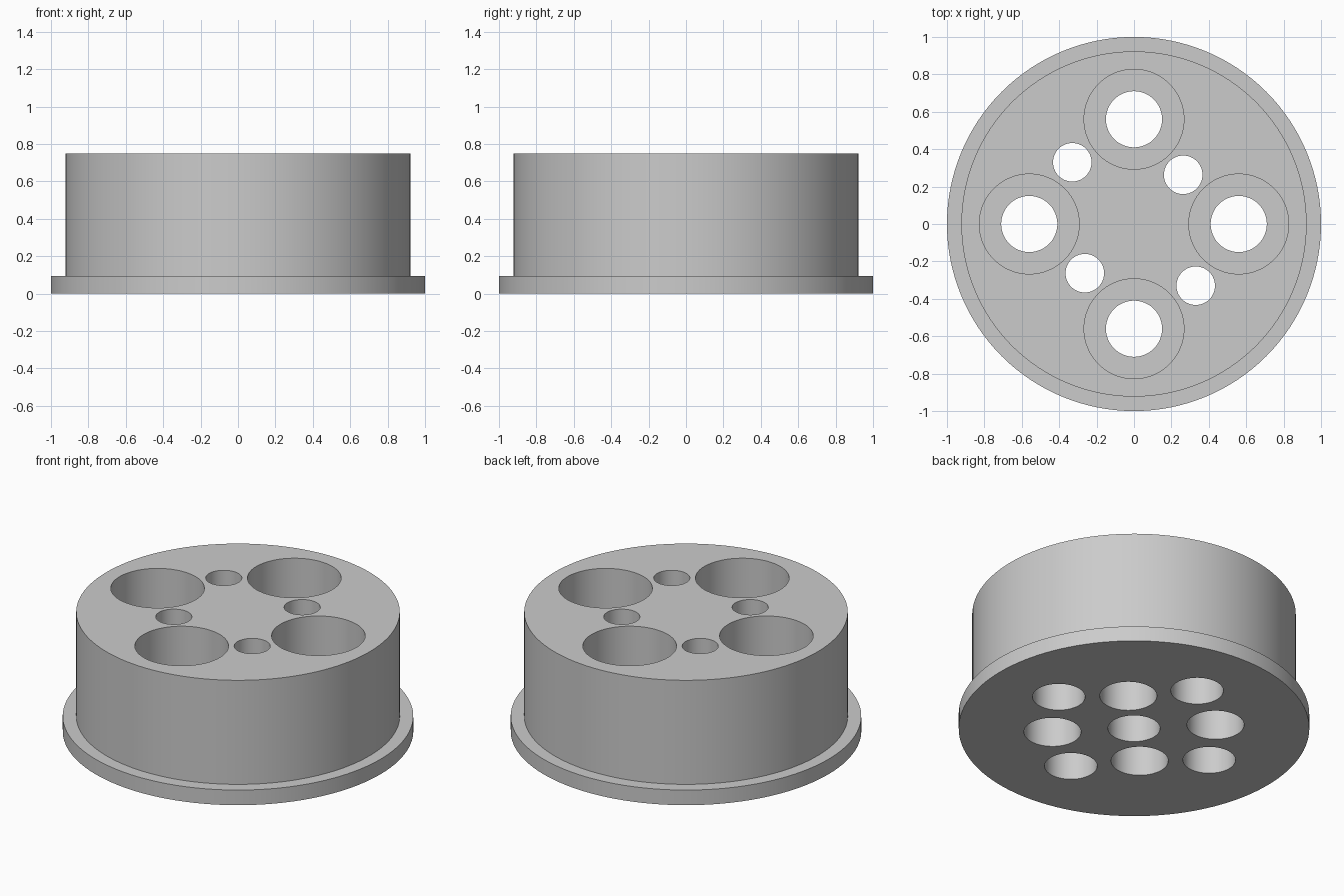
import bpy, bmesh, math

cube = bpy.data.objects.get("Cube")
if cube:
    bpy.data.objects.remove(cube, do_unlink=True)

grey = bpy.data.materials.new("plain grey")
grey.use_nodes = True
colour = (0.6, 0.6, 0.6, 1)
grey.diffuse_color = colour
grey.node_tree.nodes["Principled BSDF"].inputs["Base Color"].default_value = colour

HEIGHT = 0.75
OVER = 0.1  # how far cutters poke out of the body


def lathe(bm, profile, x=0, y=0, sides=96):
    """Closed solid of revolution from (radius, z) points, bottom to top."""
    rings = []
    for r, z in profile:
        angles = [math.tau * i / sides for i in range(sides)]
        rings.append([bm.verts.new((x + r * math.cos(a), y + r * math.sin(a), z))
                      for a in angles])
    for low, high in zip(rings, rings[1:]):
        for i in range(sides):
            j = (i + 1) % sides
            bm.faces.new((low[i], low[j], high[j], high[i]))
    bm.faces.new(rings[0][::-1])
    bm.faces.new(rings[-1])


def make_object(name, bm):
    mesh = bpy.data.meshes.new(name)
    bm.to_mesh(mesh)
    bm.free()
    mesh.materials.append(grey)
    obj = bpy.data.objects.new(name, mesh)
    bpy.context.collection.objects.link(obj)
    return obj


# Round body with a flange at its foot
bm = bmesh.new()
lathe(bm, [(1, 0), (1, 0.095), (0.923, 0.095), (0.923, HEIGHT)], sides=128)
body = make_object("flanged_body", bm)

# Four through holes, widened from the top
bm = bmesh.new()
step = 0.38
for k in range(4):
    a = k * math.pi / 2
    lathe(bm, [(0.15, -OVER), (0.15, step), (0.267, step), (0.267, HEIGHT + OVER)],
          0.56 * math.cos(a), 0.56 * math.sin(a))
main_holes = make_object("main_hole_cutter", bm)

# Four small holes, widened from below, on two diagonals of unequal spacing
bm = bmesh.new()
step = 0.32
for side in (-1, 1):
    for d, slope in ((0.263, 1), (0.33, -1)):
        lathe(bm, [(0.163, -OVER), (0.163, step), (0.103, step), (0.103, HEIGHT + OVER)],
              side * d, side * slope * d, sides=64)
# Blind hole in the middle of the underside
lathe(bm, [(0.149, -OVER), (0.149, 0.37)], sides=64)
small_holes = make_object("small_hole_cutter", bm)

# Cut the holes, then drop the cutters
bpy.context.view_layer.objects.active = body
for cutter in (main_holes, small_holes):
    mod = body.modifiers.new("holes", "BOOLEAN")
    mod.operation = "DIFFERENCE"
    mod.solver = "EXACT"
    mod.object = cutter
    bpy.ops.object.modifier_apply(modifier=mod.name)
    bpy.data.objects.remove(cutter, do_unlink=True)

bpy.ops.object.select_all(action="DESELECT")
body.select_set(True)
bpy.ops.object.shade_smooth_by_angle(angle=math.radians(30))
